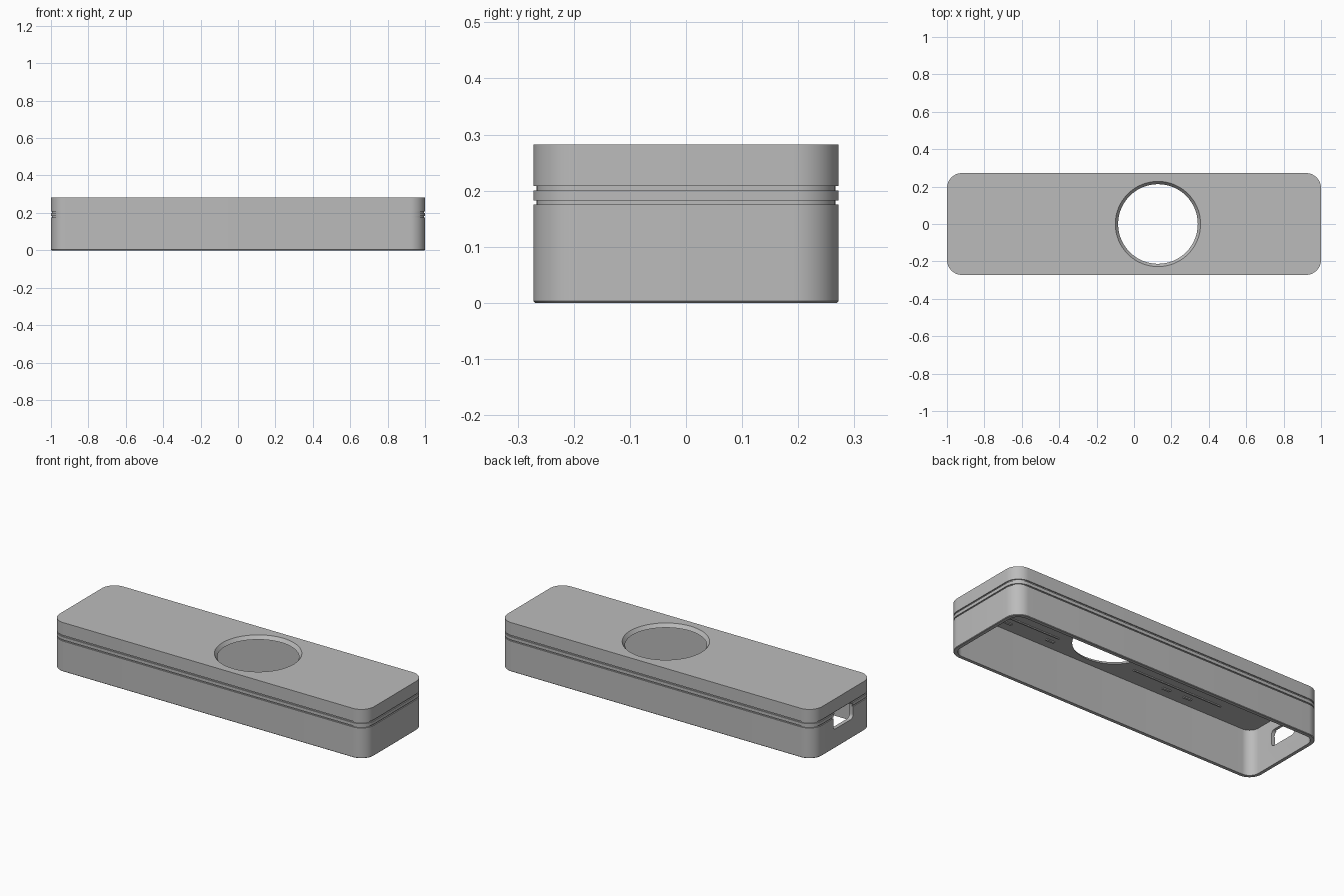
import bpy, bmesh, math

if "Cube" in bpy.data.objects:
    bpy.data.objects.remove(bpy.data.objects["Cube"])

HX, HY, H, R = 1.0, 0.272, 0.282, 0.08   # half length, half width, height, corner radius
WALL, CEIL = 0.022, 0.262
HOLE_X = 0.128

grey = bpy.data.materials.new("plain_grey")
grey.diffuse_color = (0.5, 0.5, 0.5, 1)
grey.use_nodes = True
grey.node_tree.nodes["Principled BSDF"].inputs["Base Color"].default_value = grey.diffuse_color


def finish(name, bm):
    bmesh.ops.recalc_face_normals(bm, faces=bm.faces)
    me = bpy.data.meshes.new(name)
    bm.to_mesh(me)
    bm.free()
    me.materials.append(grey)
    ob = bpy.data.objects.new(name, me)
    bpy.context.collection.objects.link(ob)
    return ob


def rounded(hx, hy, r, n=12):
    """Outline of a rounded rectangle, counter-clockwise."""
    pts = []
    for k, (sx, sy) in enumerate(((1, 1), (-1, 1), (-1, -1), (1, -1))):
        for i in range(n + 1):
            a = math.pi / 2 * (k + i / n)
            pts.append((sx * (hx - r) + r * math.cos(a), sy * (hy - r) + r * math.sin(a)))
    return pts


def loft(name, rings):
    """Skin a stack of 3D rings and cap both ends."""
    bm = bmesh.new()
    loops = [[bm.verts.new(p) for p in ring] for ring in rings]
    for a, b in zip(loops, loops[1:]):
        for i in range(len(a)):
            j = (i + 1) % len(a)
            bm.faces.new((a[i], a[j], b[j], b[i]))
    bm.faces.new(loops[0][::-1])
    bm.faces.new(loops[-1])
    return finish(name, bm)


def cut(ob, cutter):
    mod = ob.modifiers.new("cut", 'BOOLEAN')
    mod.operation, mod.solver, mod.object = 'DIFFERENCE', 'EXACT', cutter
    bpy.context.view_layer.objects.active = ob
    bpy.ops.object.modifier_apply(modifier=mod.name)
    bpy.data.objects.remove(cutter)


# Case: outer wall with two grooves, hollow and open underneath
G = 0.006
profile = [(0.003, 0), (0, 0.003),
           (0, 0.175), (G, 0.175), (G, 0.182), (0, 0.182),
           (0, 0.200), (G, 0.200), (G, 0.208), (0, 0.208), (0, H)]
rings = [[(x, y, z) for x, y in rounded(HX - d, HY - d, R - d)] for d, z in profile]
inner = [[(x, y, z) for x, y in rounded(HX - WALL, HY - WALL, R - WALL)]
         for z in (CEIL, 0.0)]
case = loft("case", rings)
cavity = loft("cavity_cutter", [[(x, y, z) for x, y in rounded(HX - WALL, HY - WALL, R - WALL)]
                                for z in (-0.05, CEIL)])
cut(case, cavity)

# Tapered round opening in the top
circle = [(math.cos(math.tau * i / 64), math.sin(math.tau * i / 64)) for i in range(64)]
cut(case, loft("hole_cutter", [[(HOLE_X + r * c, r * s, z) for c, s in circle]
                               for r, z in ((0.205, 0.25), (0.213, CEIL), (0.228, H), (0.236, H + 0.011))]))

# Cable port through the left end
cut(case, loft("port_cutter", [[(x, y, 0.155 + z) for y, z in rounded(0.09, 0.047, 0.022, 6)]
                               for x in (-1.05, -0.95)]))

bpy.ops.object.select_all(action='DESELECT')
case.select_set(True)
bpy.context.view_layer.objects.active = case
bpy.ops.object.shade_smooth_by_angle(angle=math.radians(30))


# Low ribs and small tabs on the inside of the top
def rib(bm, x0, x1, y, w):
    box = bmesh.ops.create_cube(bm, size=1)["verts"]
    for v in box:
        v.co = ((x0 + x1) / 2 + v.co.x * (x1 - x0), y + v.co.y * w, CEIL - 0.002 + v.co.z * 0.008)


bm = bmesh.new()
for side in (-1, 1):
    for x0, x1 in ((-0.69, -0.12), (0.37, 0.85)):
        rib(bm, x0, x1, side * 0.145, 0.008)
    for x in (-0.51, -0.37, 0.39, 0.67):
        rib(bm, x - 0.025, x + 0.025, side * 0.19, 0.014)
finish("ceiling_ribs", bm)
